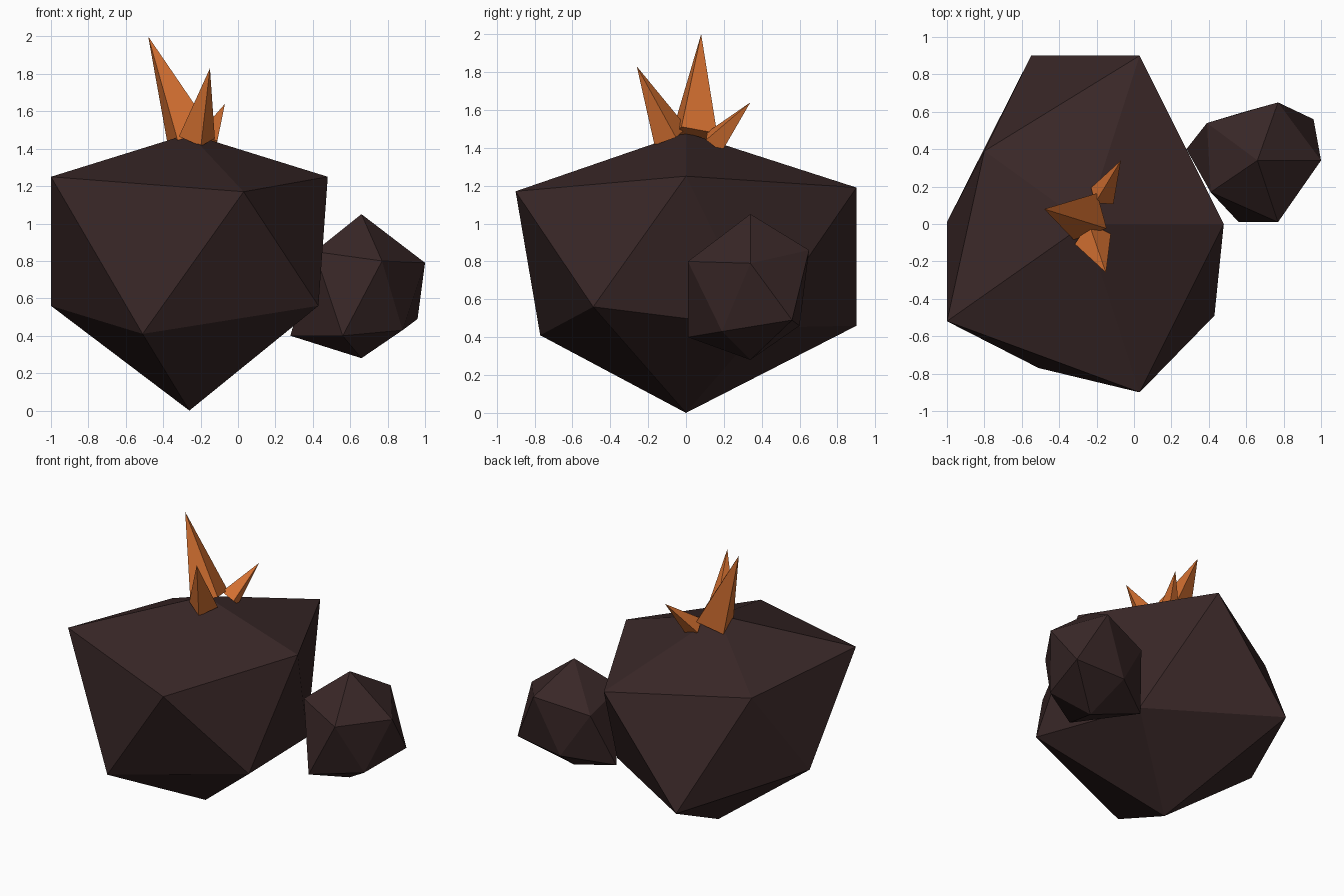
import bpy
import bmesh
from math import cos, sin, pi, radians
from mathutils import Vector

default_cube = bpy.data.objects.get("Cube")
if default_cube:
    bpy.data.objects.remove(default_cube, do_unlink=True)


def make_material(name, colour):
    material = bpy.data.materials.new(name)
    material.use_nodes = True
    material.diffuse_color = colour
    material.node_tree.nodes["Principled BSDF"].inputs["Base Color"].default_value = colour
    return material


def finish(name, mesh_builder, material):
    """Turn a bmesh into a flat-shaded object with outward normals."""
    bmesh.ops.recalc_face_normals(mesh_builder, faces=mesh_builder.faces)
    mesh = bpy.data.meshes.new(name)
    mesh_builder.to_mesh(mesh)
    mesh_builder.free()
    mesh.materials.append(material)
    rock_object = bpy.data.objects.new(name, mesh)
    bpy.context.collection.objects.link(rock_object)
    return rock_object


def make_rock(name, bottom, lower_ring, upper_ring, top, material):
    """Rough twenty-sided stone: two staggered rings of five closed by two poles."""
    builder = bmesh.new()
    foot, peak = builder.verts.new(bottom), builder.verts.new(top)
    lower = [builder.verts.new(point) for point in lower_ring]
    upper = [builder.verts.new(point) for point in upper_ring]
    count = len(lower)
    for i in range(count):
        following = (i + 1) % count
        builder.faces.new((foot, lower[i], lower[following]))
        builder.faces.new((lower[i], lower[following], upper[i]))
        builder.faces.new((upper[i], lower[following], upper[following]))
        builder.faces.new((upper[i], upper[following], peak))
    return finish(name, builder, material)


def make_spike(name, base, tip, radius, turn, material, sides=4):
    """Leaning pyramid whose base is square to its axis."""
    builder = bmesh.new()
    base, tip = Vector(base), Vector(tip)
    lean = Vector((0, 0, 1)).rotation_difference(tip - base)
    corners = []
    for i in range(sides):
        angle = radians(turn) + 2 * pi * i / sides
        offset = Vector((cos(angle), sin(angle), 0)) * radius
        corners.append(builder.verts.new(base + lean @ offset))
    point = builder.verts.new(tip)
    builder.faces.new(corners)
    for i in range(sides):
        builder.faces.new((corners[i], corners[(i + 1) % sides], point))
    return finish(name, builder, material)


dark_stone = make_material("dark_brown_stone", (0.04, 0.02, 0.02, 1))
orange_crystal = make_material("orange_crystal", (0.65, 0.16, 0.03, 1))

# Large boulder
make_rock(
    "large_rock",
    bottom=(-0.26, 0, 0),
    lower_ring=[(0.43, -0.49, 0.56), (-0.51, -0.77, 0.41), (-1, 0.01, 0.56),
                (-0.55, 0.9, 0.46), (0.28, 0.39, 0.45)],
    upper_ring=[(0.03, -0.9, 1.17), (-1, -0.52, 1.25), (-0.8, 0.39, 1.17),
                (0.03, 0.9, 1.19), (0.48, 0, 1.25)],
    top=(-0.26, 0, 1.48),
    material=dark_stone,
)

# Small boulder leaning against its side
make_rock(
    "small_rock",
    bottom=(0.66, 0.34, 0.28),
    lower_ring=[(0.88, 0.19, 0.43), (0.56, 0.01, 0.4), (0.28, 0.4, 0.4),
                (0.59, 0.6, 0.46), (0.96, 0.56, 0.49)],
    upper_ring=[(0.77, 0.01, 0.8), (0.41, 0.17, 0.85), (0.39, 0.54, 0.78),
                (0.77, 0.65, 0.86), (1, 0.34, 0.79)],
    top=(0.66, 0.34, 1.05),
    material=dark_stone,
)

# Cluster of crystals fanning out from the top
make_spike("tall_crystal", (-0.26, 0.04, 1.46), (-0.48, 0.08, 2), 0.14, -28, orange_crystal)
make_spike("front_crystal", (-0.22, -0.08, 1.46), (-0.15, -0.26, 1.83), 0.1, 15, orange_crystal)
make_spike("back_crystal", (-0.17, 0.15, 1.43), (-0.07, 0.34, 1.64), 0.075, 50, orange_crystal)
